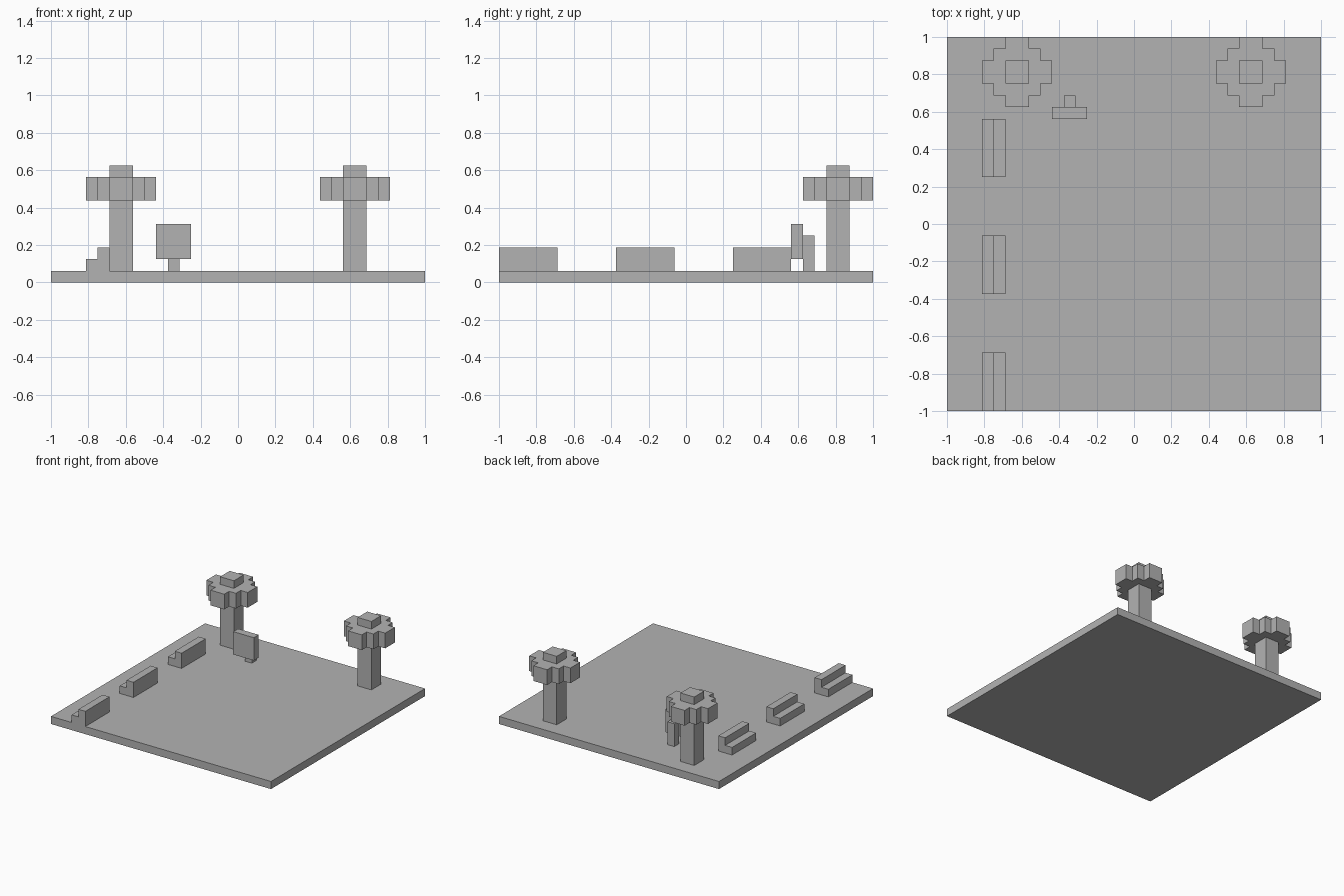
import bpy
import bmesh

# Remove the default cube
cube = bpy.data.objects.get("Cube")
if cube:
    bpy.data.objects.remove(cube, do_unlink=True)

U = 1 / 16   # block size
GROUND = U   # top of the ground slab

grey = bpy.data.materials.new("plain_grey")
grey.use_nodes = True
colour = (0.45, 0.45, 0.45, 1)
grey.diffuse_color = colour
grey.node_tree.nodes["Principled BSDF"].inputs["Base Color"].default_value = colour


def prism(name, outline, offset):
    """Extrude a flat outline of points (in blocks) along an offset."""
    bm = bmesh.new()
    face = bm.faces.new([bm.verts.new([c * U for c in p]) for p in outline])
    extruded = bmesh.ops.extrude_face_region(bm, geom=[face])["geom"]
    moved = [g for g in extruded if isinstance(g, bmesh.types.BMVert)]
    bmesh.ops.translate(bm, verts=moved, vec=[c * U for c in offset])
    bmesh.ops.recalc_face_normals(bm, faces=bm.faces)
    mesh = bpy.data.meshes.new(name)
    bm.to_mesh(mesh)
    bm.free()
    mesh.materials.append(grey)
    obj = bpy.data.objects.new(name, mesh)
    bpy.context.collection.objects.link(obj)
    return obj


def box(name, x, y, z):
    """Box from (low, high) ranges in blocks."""
    outline = [(x[0], y[0], z[0]), (x[1], y[0], z[0]),
               (x[1], y[1], z[0]), (x[0], y[1], z[0])]
    return prism(name, outline, (0, 0, z[1] - z[0]))


# Ground slab
box("ground", (-16, 16), (-16, 16), (0, 1))

# Trees: square trunk through a stepped round crown
quarter = [(3, 1), (2, 1), (2, 2), (1, 2), (1, 3)]
crown = []
for turn in range(4):
    crown += quarter
    quarter = [(-y, x) for x, y in quarter]
for side, cx in (("right", -10), ("left", 10)):
    cy = 13
    box(side + "_tree_trunk", (cx - 1, cx + 1), (cy - 1, cy + 1), (1, 10))
    prism(side + "_tree_crown", [(cx + x, cy + y, 7) for x, y in crown], (0, 0, 2))

# Benches: L profile with the backrest towards the middle
profile = [(-13, 1), (-11, 1), (-11, 3), (-12, 3), (-12, 2), (-13, 2)]
for name, y in (("front", -16), ("middle", -6), ("back", 4)):
    prism(name + "_bench", [(x, y, z) for x, z in profile], (0, 5, 0))

# Sign board on a post
box("sign_board", (-7, -4), (9, 10), (2, 5))
box("sign_post", (-6, -5), (10, 11), (1, 4))
